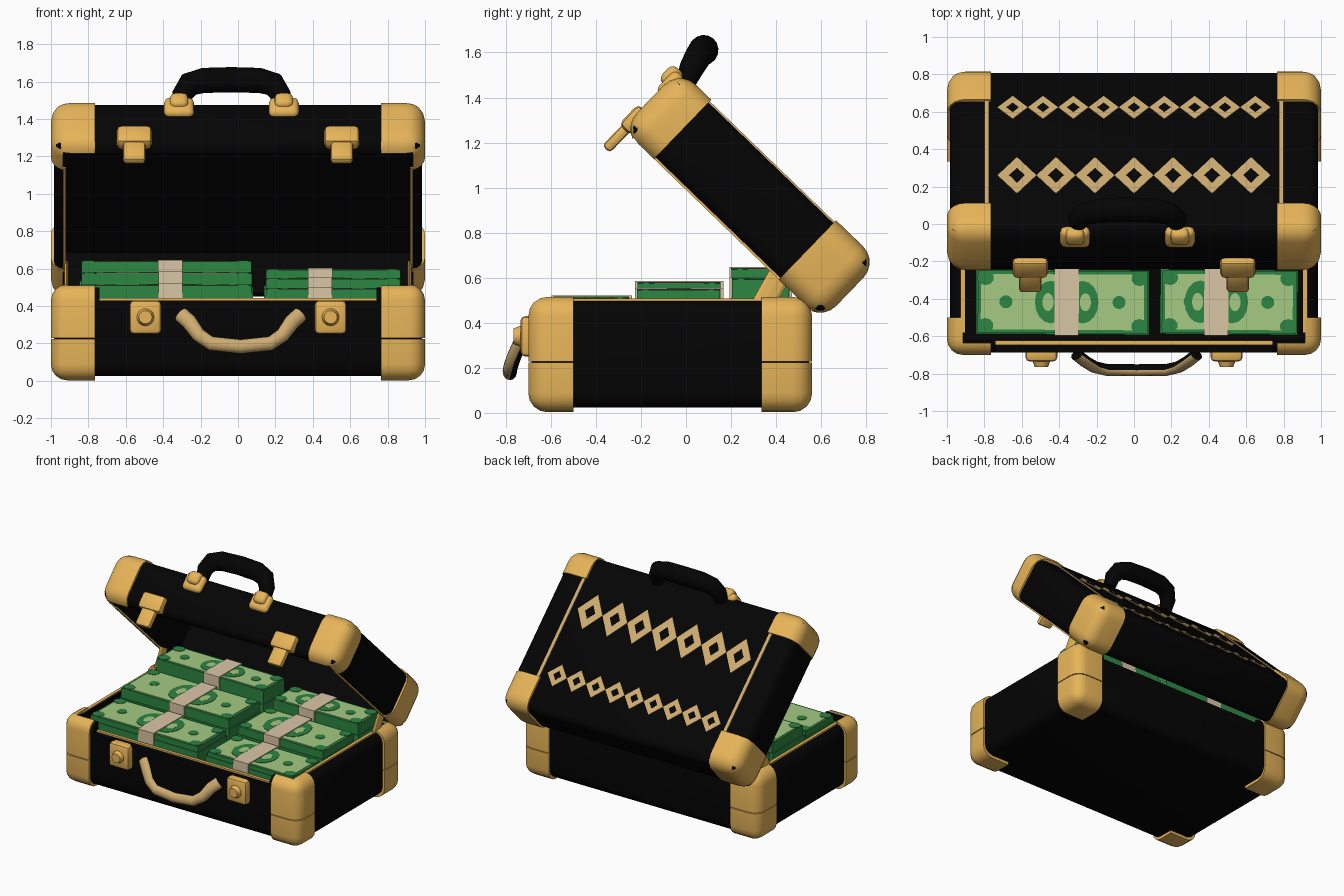
import bpy, bmesh, math, random
from mathutils import Vector, Matrix

if "Cube" in bpy.data.objects:
    bpy.data.objects.remove(bpy.data.objects["Cube"])

random.seed(4)
LID_TILT = math.radians(-44)


def mat(name, rgb):
    m = bpy.data.materials.new(name)
    m.diffuse_color = (*rgb, 1)
    m.use_nodes = True
    m.node_tree.nodes["Principled BSDF"].inputs["Base Color"].default_value = m.diffuse_color
    return m


BLACK = mat("black leather", (0.0012, 0.0012, 0.0012))
GOLD = mat("gold metal", (0.80, 0.46, 0.10))
TAN = mat("tan trim", (0.62, 0.41, 0.16))
GREEN = mat("dark green", (0.026, 0.24, 0.055))
LIGHT = mat("light green", (0.38, 0.59, 0.23))
BAND = mat("paper band", (0.70, 0.57, 0.38))


def finish(bm, name, material, lid=False):
    bmesh.ops.recalc_face_normals(bm, faces=bm.faces)
    me = bpy.data.meshes.new(name)
    bm.to_mesh(me)
    bm.free()
    me.materials.append(material)
    ob = bpy.data.objects.new(name, me)
    bpy.context.collection.objects.link(ob)
    if lid:
        ob.rotation_euler.x = LID_TILT
    return ob


def smooth(ob, angle=35):
    bpy.ops.object.select_all(action='DESELECT')
    ob.select_set(True)
    bpy.context.view_layer.objects.active = ob
    bpy.ops.object.shade_smooth_by_angle(angle=math.radians(angle))


def box(name, lo, hi, material, bevel=0.0, segs=2, lid=False):
    bm = bmesh.new()
    lo, hi = Vector(lo), Vector(hi)
    bmesh.ops.create_cube(bm, size=1)
    for v in bm.verts:
        v.co = Vector([(lo[i] + hi[i]) / 2 + v.co[i] * (hi[i] - lo[i]) for i in range(3)])
    if bevel:
        bmesh.ops.bevel(bm, geom=bm.edges[:], offset=bevel, segments=segs,
                        profile=0.5, affect='EDGES')
    ob = finish(bm, name, material, lid)
    if bevel:
        smooth(ob)
    return ob


def carve(ob, cuts):
    """Subtract boxes, given as (low, high), in the object's own frame."""
    for lo, hi in cuts:
        cutter = box("cutter", lo, hi, ob.data.materials[0])
        cutter.rotation_euler = ob.rotation_euler
        cutter.hide_render = True
        bpy.context.view_layer.update()
        mod = ob.modifiers.new("cut", 'BOOLEAN')
        mod.operation, mod.solver, mod.object = 'DIFFERENCE', 'EXACT', cutter
        bpy.ops.object.select_all(action='DESELECT')
        ob.select_set(True)
        bpy.context.view_layer.objects.active = ob
        bpy.ops.object.modifier_apply(modifier=mod.name)
        bpy.data.objects.remove(cutter)
    smooth(ob)


def disc(name, center, rx, ry, h, material, axis='Z', n=16, r_top=1.0, lid=False):
    bm = bmesh.new()
    bmesh.ops.create_cone(bm, cap_ends=True, segments=n, radius1=1, radius2=r_top, depth=h)
    bmesh.ops.scale(bm, vec=(rx, ry, 1), verts=bm.verts)
    if axis == 'Y':
        bmesh.ops.rotate(bm, matrix=Matrix.Rotation(math.radians(90), 3, 'X'), verts=bm.verts)
    bmesh.ops.translate(bm, vec=center, verts=bm.verts)
    return finish(bm, name, material, lid)


def sweep(name, path, sizes, depth_axis, material, n=12):
    """Tube with an elliptical section; sizes are (in-plane, depth) radii."""
    bm, rings = bmesh.new(), []
    pts, d = [Vector(p) for p in path], Vector(depth_axis).normalized()
    for i, p in enumerate(pts):
        t = (pts[min(i + 1, len(pts) - 1)] - pts[max(i - 1, 0)]).normalized()
        side = t.cross(d).normalized()
        dep = side.cross(t)
        a, b = sizes[i]
        rings.append([bm.verts.new(p + side * a * math.cos(k * math.tau / n)
                                   + dep * b * math.sin(k * math.tau / n)) for k in range(n)])
    for r, s in zip(rings, rings[1:]):
        for k in range(n):
            bm.faces.new((r[k], r[(k + 1) % n], s[(k + 1) % n], s[k]))
    bm.faces.new(rings[0])
    bm.faces.new(rings[-1])
    return finish(bm, name, material)


# Lower case: hollow body with lowered front and back walls
base = box("base_body", (-.983, -.686, .025), (.983, .546, .50), BLACK, .07, 3)
carve(base, [((-.90, -.62, .08), (.90, .48, 1)), ((-.74, -1, .43), (.74, 1, 1))])

# Lower corner caps, split by a thin groove
caps = box("base_corner_caps", (-1, -.70, .003), (1, .56, .515), GOLD, .085, 4)
carve(caps, [((-.915, -.635, .045), (.915, .495, 1)), ((-.765, -2, -1), (.765, 2, 1)),
             ((-2, -.50, -1), (2, .335, 1)), ((-2, -2, .223), (2, 2, .229))])

# Lid body and its corner caps
lid = box("lid_body", (-.985, -1.065, .72), (.985, .135, 1.06), BLACK, .06, 3, lid=True)
carve(lid, [((-.92, -1.0, .5), (.92, .07, 1.02))])
lid_caps = box("lid_corner_caps", (-1, -1.082, .705), (1, .15, 1.078), GOLD, .10, 5, lid=True)
carve(lid_caps, [((-.935, -1.015, .5), (.935, .085, 1.04)), ((-.765, -2, 0), (.765, 2, 2)),
                 ((-2, -.885, 0), (2, -.115, 2))])

# Metal rims around both openings
for y, name in ((-.635, "front_rim"), (.49, "back_rim")):
    box(name, (-.80, y - .012, .42), (.80, y + .012, .442), GOLD)
for s in (-1, 1):
    box("side_rim", (s * .915 - .012, -.58, .49), (s * .915 + .012, .40, .508), GOLD)
    box("lid_side_rim", (s * .928 - .008, -.90, .712), (s * .928 + .008, -.10, .724),
        GOLD, lid=True)
    box("lid_face_strip", (s * .787 - .012, -.90, 1.055), (s * .787 + .012, -.10, 1.068),
        TAN, lid=True)
    # Hinge stay between base and lid
    sweep("hinge_stay", [(s * .918, .33, .46), (s * .918, .42, .62)],
          [(.05, .012)] * 2, (1, 0, 0), GOLD, 8)

# Plain lozenge ornament in two bands on the lid face
for y, ry, count in ((-.665, .135, 7), (-.16, .085, 9)):
    step = 1.46 / count
    for i in range(count):
        x = -.73 + step * (i + .5)
        disc("lid_lozenge", (x, y, 1.0615), step * .5, ry, .005, TAN, n=4, lid=True)
        disc("lozenge_center", (x, y, 1.0625), step * .2, ry * .4, .006, BLACK, n=4, lid=True)

# Lid latches and base lock plates with round buttons
for s in (-1, 1):
    x = s * .555
    box("latch_plate", (x - .095, -1.105, .715), (x + .095, -1.03, .84), GOLD, .025, lid=True)
    box("latch_tab", (x - .06, -1.092, .595), (x + .06, -1.045, .74), GOLD, .018, lid=True)
    x = s * .495
    box("lock_plate", (x - .085, -.735, .25), (x + .085, -.65, .43), GOLD, .022)
    smooth(disc("lock_button", (x, -.745, .34), .05, .05, .04, GOLD, 'Y', 16, .7), 50)

# Upper carry handle with its mounts
cx = -.035
arch = [(-.265, .0, 1.47), (-.262, .025, 1.53), (-.225, .055, 1.585), (-.15, .072, 1.606),
        (0, .078, 1.61)]
radii = [(.045, .045), (.056, .055), (.066, .06), (.068, .064), (.068, .066)]
arch += [(-x, y, z) for x, y, z in arch[-2::-1]]
radii += radii[-2::-1]
smooth(sweep("top_handle", [(x + cx, y, z) for x, y, z in arch], radii,
             (0, 1, -.3), BLACK, 16), 50)
for s in (-1, 1):
    x = cx + s * .28
    box("handle_mount", (x - .08, -1.095, .935), (x + .08, -1.03, 1.065), GOLD, .03, 3, lid=True)
    box("handle_clasp", (x - .05, -1.12, .98), (x + .05, -1.04, 1.075), GOLD, .03, 3, lid=True)

# Lower front handle, black with a tan front face
half = [(-.32, -.70, .355), (-.275, -.735, .315), (-.225, -.765, .245), (-.16, -.78, .20),
        (0, -.782, .183)]
half += [(-x, y, z) for x, y, z in half[-2::-1]]
front = sweep("front_handle", [(x + .014, y, z) for x, y, z in half],
              [(.042, .03)] * 2 + [(.038, .032)] * 5 + [(.042, .03)] * 2, (0, 1, 0), BLACK)
front.data.materials.append(TAN)
for p in front.data.polygons:
    p.material_index = int(p.normal.y < -.2)
smooth(front, 50)


# Banknote bundles with printed plates and a paper band
def bundle(x0, x1, y0, y1, top, band_x):
    turn, before = random.uniform(-.012, .012), set(bpy.data.objects)
    mid = (top + .43) / 2
    box("note_bundle", (x0, y0, .09), (x1, y1, mid), GREEN)
    box("note_bundle_top", (x0 + .01, y0 + .006, mid), (x1 - .006, y1 - .006, top), GREEN)
    box("paper_band", (band_x - .065, y0 - .006, .09), (band_x + .065, y1 + .006, top + .010), BAND)
    ym, h = (y0 + y1) / 2, y1 - y0
    for end, s in ((x0, 1), (x1, -1)):
        a, b = sorted((end + s * .026, band_x))
        box("note_print", (a, y0 + .024, top - .002), (b, y1 - .024, top + .003), LIGHT)
        disc("note_portrait", (band_x - s * .085, ym, top + .003), .085, h * .33, .006, GREEN)
        disc("portrait_center", (band_x - s * .10, ym, top + .004), .03, h * .14, .006, LIGHT)
        disc("note_seal", (end + s * .16, ym, top + .003), .035, .035, .006, GREEN)
        for t in (-1, 1):
            disc("note_corner", (end + s * .05, ym + t * (h / 2 - .045), top + .003),
                 .045, .04, .006, GREEN, n=10)
    # Turn the whole bundle slightly about its centre
    c = Vector(((x0 + x1) / 2, ym, 0))
    m = Matrix.Translation(c) @ Matrix.Rotation(turn, 4, 'Z') @ Matrix.Translation(-c)
    for ob in set(bpy.data.objects) - before:
        ob.data.transform(m)


rows = [(-.59, -.245), (-.22, .16), (.20, .465)]
for (y0, y1), zl, zr in zip(rows, (.51, .575, .637), (.49, .545, .592)):
    bundle(-.845, .08, y0, y1, zl, -.36)
    bundle(.14, .875, y0, y1, zr, .44)
